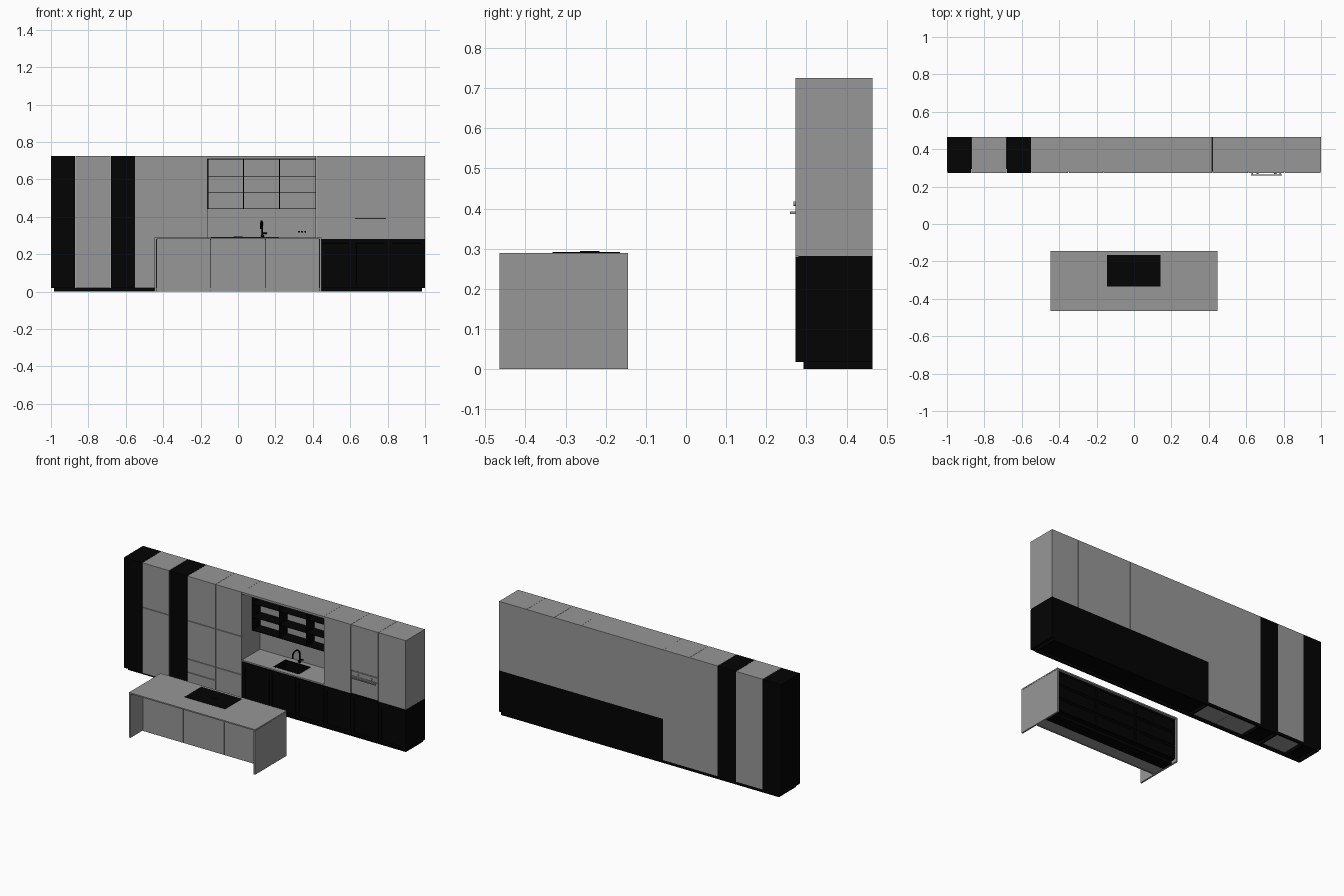
import bpy, bmesh, math
from mathutils import Vector

if "Cube" in bpy.data.objects:
    bpy.data.objects.remove(bpy.data.objects["Cube"])


def material(name, v):
    m = bpy.data.materials.new(name)
    m.diffuse_color = (v, v, v, 1)
    m.use_nodes = True
    m.node_tree.nodes["Principled BSDF"].inputs["Base Color"].default_value = m.diffuse_color
    return m


black = material("black", 0.001)
grey = material("grey", 0.31)


def finish(name, bm, mat):
    bmesh.ops.recalc_face_normals(bm, faces=bm.faces)
    me = bpy.data.meshes.new(name)
    bm.to_mesh(me)
    bm.free()
    ob = bpy.data.objects.new(name, me)
    bpy.context.collection.objects.link(ob)
    me.materials.append(mat)
    return ob


def box(name, x, y, z, mat=grey):
    bm = bmesh.new()
    bmesh.ops.create_cube(bm, size=1)
    for v in bm.verts:
        for i, (a, b) in enumerate((x, y, z)):
            v.co[i] = (a + b) / 2 + v.co[i] * (b - a)
    return finish(name, bm, mat)


def cylinder(name, centre, radius, depth, mat=grey, axis='Z', sides=24):
    bpy.ops.mesh.primitive_cylinder_add(
        vertices=sides, radius=radius, depth=depth, location=centre,
        rotation=(math.pi / 2 if axis == 'Y' else 0, math.pi / 2 if axis == 'X' else 0, 0))
    ob = bpy.context.object
    ob.name = name
    bpy.ops.object.shade_smooth_by_angle()
    ob.data.materials.append(mat)
    return ob


def inset_box(name, x, y, z, normal, border, depth, mat):
    """Box with one face inset and pushed inwards: framed door or sink bowl."""
    ob = box(name, x, y, z, mat)
    bm = bmesh.new()
    bm.from_mesh(ob.data)
    n = Vector(normal)
    face = max(bm.faces, key=lambda f: f.normal.dot(n))
    bmesh.ops.inset_region(bm, faces=[face], thickness=border)
    bmesh.ops.inset_region(bm, faces=[face], thickness=0.001)
    for v in face.verts:
        v.co -= n * depth
    bm.to_mesh(ob.data)
    bm.free()
    return ob


FRONT, BODY, BACK = 0.273, 0.28, 0.465
LOW, BASE, TOP = 0.018, 0.282, 0.725
G = 0.0018  # half of the gap between doors
C = 0.0006  # half of the gap between cabinets

# Tall columns at the left: x range, material, door seam heights
talls = [(-1.0, -0.87, black, []),
         (-0.87, -0.68, grey, [0.44]),
         (-0.68, -0.55, black, []),
         (-0.55, -0.35, grey, [0.11, 0.195, 0.44]),
         (-0.35, -0.163, grey, [0.195, 0.44])]
for a, b, mat, seams in talls:
    box("tall_cabinet", (a + C, b - C), (BODY, BACK), (LOW, TOP), mat)
    levels = [LOW] + seams + [TOP]
    for lo, hi in zip(levels, levels[1:]):
        box("tall_door", (a + G, b - G), (FRONT, BODY),
            (lo + (G if lo > LOW else 0), hi - (G if hi < TOP else 0)), mat)

# Black base cabinets with framed doors
edges = [-0.163, 0.03, 0.22, 0.418, 0.61, 0.805, 1.0]
base = box("base_cabinets", (edges[0], 1.0), (BODY, BACK), (LOW, BASE), black)
for a, b in zip(edges, edges[1:]):
    inset_box("base_door", (a + G, b - G), (FRONT, BODY), (LOW, BASE - 0.003),
              (0, -1, 0), 0.028, 0.005, black)

# Upper cabinets at the right, with oven in the middle one
for a, b in zip(edges[3:], edges[4:]):
    box("upper_cabinet", (a + C, b - C), (BODY, BACK), (BASE, TOP))
    oven = 0.6 < a < 0.7
    box("upper_door", (a + G, b - G), (FRONT, BODY), (0.434 if oven else BASE, TOP))
box("oven_door", (0.613, 0.802), (FRONT, BODY), (0.286, 0.396))
box("oven_panel", (0.613, 0.802), (FRONT, BODY), (0.400, 0.430))
box("oven_handle", (0.625, 0.79), (0.259, 0.264), (0.387, 0.393))
for x in (0.632, 0.783):
    box("oven_handle_post", (x - 0.004, x + 0.004), (0.263, FRONT), (0.387, 0.393))
for x in (0.66, 0.755):
    cylinder("oven_knob", (x, 0.271, 0.412), 0.006, 0.006, axis='Y')

# Hollow recessed plinth
for y in ((0.293, 0.303), (0.455, 0.465)):
    box("plinth_rail", (-0.985, 0.985), y, (0, LOW), black)
for x in (-0.98, -0.87, -0.68, -0.55, -0.163, 0.98):
    box("plinth_crosspiece", (x - 0.005, x + 0.005), (0.303, 0.455), (0, LOW), black)

# Niche: worktop, back panel and top panel
NX = (edges[0], edges[3])
worktop = box("worktop", NX, (FRONT, BACK), (BASE, 0.29))
box("niche_back", NX, (0.455, BACK), (0.29, TOP))
box("niche_top", NX, (FRONT, BACK), (0.712, TOP))

# Open shelf rack
for z in (0.443, 0.528, 0.615, 0.707):
    box("rack_shelf", NX, (0.375, 0.455), (z - 0.0015, z + 0.0015), black)
for x in (edges[0] + 0.002, 0.03, 0.222, edges[3] - 0.002):
    box("rack_divider", (x - 0.002, x + 0.002), (0.375, 0.455), (0.443, 0.707), black)

# Sink bowl let into worktop and base
cutter = box("sink_cutter", (0.04, 0.22), (0.303, 0.422), (0.20, 0.35))
cutter.hide_render = True
cutter.hide_viewport = True
for ob in (worktop, base):
    m = ob.modifiers.new("sink_hole", 'BOOLEAN')
    m.operation, m.solver, m.object = 'DIFFERENCE', 'EXACT', cutter
inset_box("sink", (0.04, 0.22), (0.303, 0.422), (0.20, 0.2915), (0, 0, 1), 0.006, 0.07, black)

# Tap: base, swept neck, lever
cylinder("tap_base", (0.13, 0.438, 0.296), 0.008, 0.012, black)
curve = bpy.data.curves.new("tap_neck", 'CURVE')
curve.dimensions = '3D'
curve.bevel_depth = 0.0045
curve.bevel_resolution = 2
curve.use_fill_caps = True
path = [(0.13, 0.438, 0.29), (0.13, 0.438, 0.35)]
for i in range(1, 8):
    t = math.pi * i / 7
    path.append((0.13 - 0.004 * (1 - math.cos(t)), 0.438 - 0.03 * (1 - math.cos(t)), 0.35 + 0.027 * math.sin(t)))
path.append((0.122, 0.378, 0.335))
s = curve.splines.new('POLY')
s.points.add(len(path) - 1)
for p, co in zip(s.points, path):
    p.co = (*co, 1)
curve.materials.append(black)
bpy.context.collection.objects.link(bpy.data.objects.new("tap_neck", curve))
cylinder("tap_lever", (0.143, 0.438, 0.312), 0.004, 0.022, black, 'X', 12)

# Wall socket
box("socket_plate", (0.315, 0.37), (0.450, 0.455), (0.31, 0.33))
for x in (0.326, 0.3425, 0.359):
    cylinder("socket_hole", (x, 0.4505, 0.32), 0.0055, 0.003, black, 'Y', 16)

# Island: slab, end panels, recessed front, black drawers at the back
box("island_top", (-0.447, 0.447), (-0.465, -0.145), (0.281, 0.289))
for a in (-0.447, 0.437):
    box("island_end", (a, a + 0.01), (-0.465, -0.145), (0, 0.280))
box("island_carcass", (-0.435, 0.435), (-0.338, -0.163), (LOW, 0.279), black)
box("island_plinth", (-0.435, 0.435), (-0.26, -0.185), (0, LOW), black)
box("island_floor", (-0.435, 0.435), (-0.338, -0.26), (0.002, LOW))
cols = [-0.435, -0.145, 0.145, 0.435]
for a, b in zip(cols, cols[1:]):
    box("island_front_panel", (a + G, b - G), (-0.345, -0.338), (0.0, 0.280))
    for lo, hi in ((LOW, 0.105), (0.105, 0.192), (0.192, 0.277)):
        inset_box("island_drawer", (a + G, b - G), (-0.163, -0.153), (lo + G, hi - G),
                  (0, 1, 0), 0.016, 0.003, black)

# Hob with central extractor
box("hob", (-0.145, 0.142), (-0.333, -0.165), (0.289, 0.2915), black)
cylinder("hob_vent", (0, -0.24, 0.2922), 0.024, 0.003, black, sides=32)
